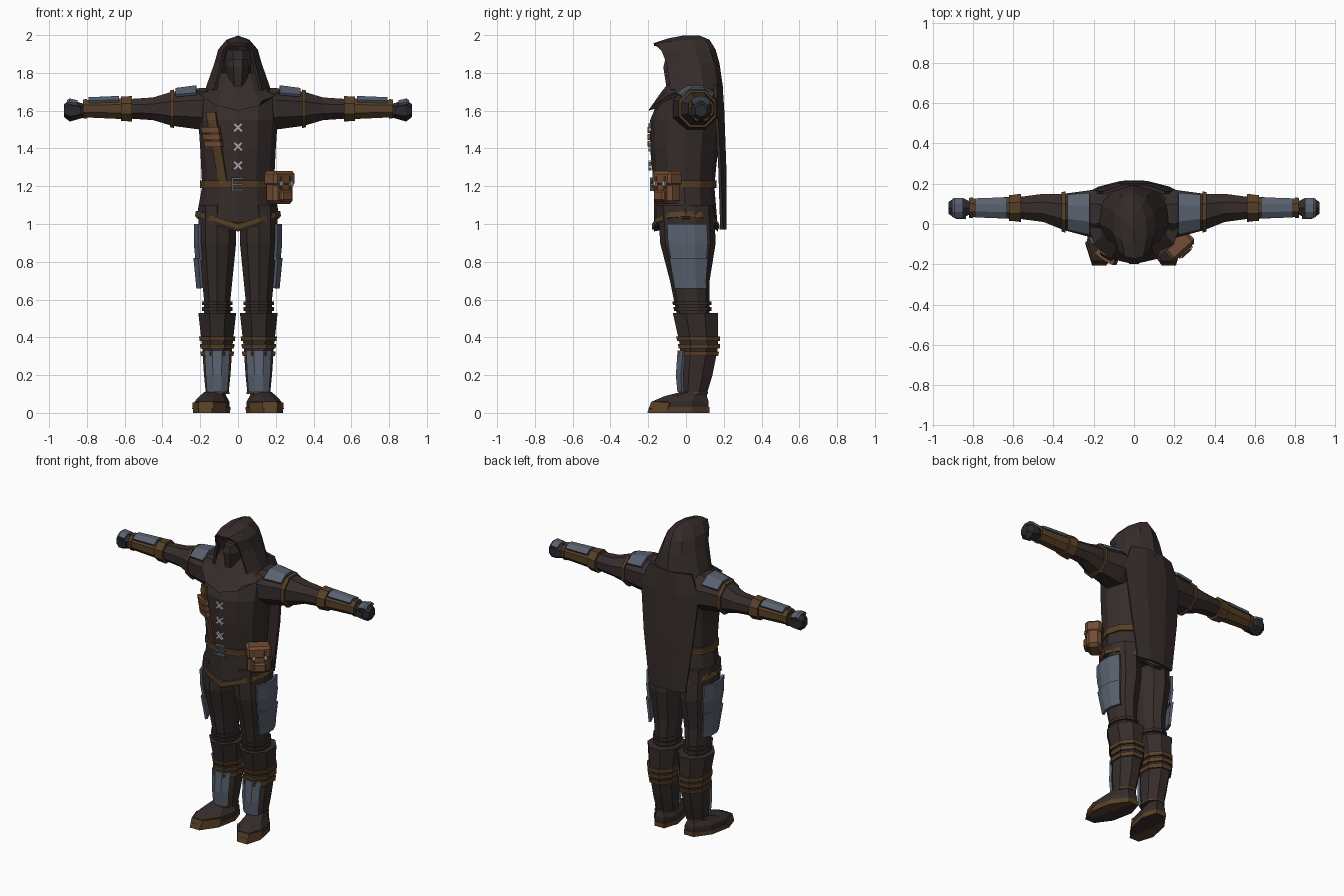
import bpy, bmesh
from math import cos, sin, radians, pi
from mathutils import Euler, Vector

old = bpy.data.objects.get("Cube")
if old:
    bpy.data.objects.remove(old, do_unlink=True)


def material(name, *rgb):
    mat = bpy.data.materials.new(name)
    mat.use_nodes = True
    mat.diffuse_color = (*rgb, 1)
    shader = mat.node_tree.nodes["Principled BSDF"]
    shader.inputs["Base Color"].default_value = (*rgb, 1)
    shader.inputs["Roughness"].default_value = .9
    return mat


cloth = material("dark cloth", .036, .026, .024)
black = material("glove black", .024, .022, .026)
leather = material("brown leather", .095, .05, .02)
tan = material("pouch leather", .17, .075, .035)
steel = material("blue steel", .1, .12, .16)
thread = material("pale thread", .4, .4, .4)


def finish(name, bm, mat, mirror=False, thick=0, bevel=0):
    bmesh.ops.recalc_face_normals(bm, faces=bm.faces)
    mesh = bpy.data.meshes.new(name)
    bm.to_mesh(mesh)
    bm.free()
    mesh.materials.append(mat)
    part = bpy.data.objects.new(name, mesh)
    bpy.context.collection.objects.link(part)
    if mirror:
        part.modifiers.new("Mirror", "MIRROR")
    if thick:
        shell = part.modifiers.new("Solidify", "SOLIDIFY")
        shell.thickness, shell.offset = thick, 0
    if bevel:
        chamfer = part.modifiers.new("Bevel", "BEVEL")
        chamfer.width, chamfer.segments = bevel, 1


def skin(bm, rows, closed):
    rows = [[bm.verts.new(point) for point in row] for row in rows]
    for low, high in zip(rows, rows[1:]):
        for i in range(len(low) - (not closed)):
            j = (i + 1) % len(low)
            bm.faces.new((low[i], low[j], high[j], high[i]))
    if closed:
        bm.faces.new(rows[0])
        bm.faces.new(rows[-1])


# A limb is (axis, fixed centre, sides, rings); a ring is (position, centre y, two radii)
def loft(name, limb, mat, arc=None, shape=None, thick=.015):
    axis, fixed, sides, rings = limb
    turn = .5 if sides < 12 else 0
    if arc:
        start, end = arc
        angles = [radians(start + (end - start) * i / 3) for i in range(4)]
        widen = 1
    else:
        angles = [2 * pi * (i + turn) / sides for i in range(sides)]
        widen = 1 / cos(2 * pi * turn / sides)
    rows = []
    for position, y, wide, deep in rings:
        row = []
        for angle in angles:
            u, v = wide * widen * cos(angle), deep * widen * sin(angle)
            if axis == "z":
                point = Vector((fixed + u, y + v, position))
            else:
                point = Vector((position, y + u, fixed + v))
            row.append(shape(point) if shape else point)
        rows.append(row)
    bm = bmesh.new()
    skin(bm, rows, not arc)
    finish(name, bm, mat, mirror=fixed != 0, thick=thick if arc else 0)


def section(rings, position):
    for low, high in zip(rings, rings[1:]):
        if position <= high[0]:
            break
    t = (position - low[0]) / (high[0] - low[0])
    return Vector(low).lerp(Vector(high), min(1, max(0, t)))


# Band or plate that follows a limb, raised above its surface
def band(name, limb, low, high, raised, mat, **options):
    axis, fixed, sides, rings = limb
    inner = [Vector(ring) for ring in rings if low < ring[0] < high]
    rings = [section(rings, low), *inner, section(rings, high)]
    rings = [ring + Vector((0, 0, raised, raised)) for ring in rings]
    loft(name, (axis, fixed, sides, rings), mat, **options)


def box(name, loc, size, mat, rot=(0, 0, 0), **options):
    bm = bmesh.new()
    bmesh.ops.create_cube(bm, size=1)
    turn = Euler([radians(angle) for angle in rot]).to_matrix()
    for vert in bm.verts:
        vert.co = turn @ (vert.co * Vector(size)) + Vector(loc)
    finish(name, bm, mat, **options)


def hem_dip(point):
    if point.z < 1.1:
        point.z -= .07 * max(0, 1 - abs(point.x) / .22)
    return point


def mantle_rise(point):
    if point.z < 1.65:
        point.z += 2 * point.x ** 2
    return point


def toe_out(point):
    point.x -= (point.y - .06) / 5
    return point


def strap_lean(point):
    point.x -= (point.z - 1.4) / 7
    return point


torso = ("z", 0, 12, [(1.03, 0, .22, .17), (1.2, -.01, .19, .16), (1.4, -.01, .2, .18),
                      (1.55, 0, .21, .19), (1.67, .02, .21, .16), (1.76, .05, .11, .12)])
mantle = ("z", 0, 12, [(1.6, 0, .23, .2), (1.7, .03, .18, .16), (1.8, .06, .12, .11)])
cape = ("z", 0, 8, [(.97, .15, .17, .06), (1.3, .12, .23, .09), (1.6, .09, .27, .11), (1.74, .09, .2, .1)])
head = ("z", 0, 8, [(1.7, .02, .07, .08), (1.84, .01, .07, .09), (1.92, .02, .06, .07)])
mask = ("z", 0, 8, [(1.7, -.01, .04, .09), (1.83, -.02, .06, .1), (1.87, -.02, .05, .09)])
arm = ("x", 1.61, 8, [(.1, .05, .1, .11), (.2, .05, .12, .11), (.35, .06, .09, .09),
                      (.45, .08, .07, .06), (.6, .08, .05, .05), (.82, .08, .04, .04)])
fist = ("x", 1.6, 6, [(.81, .08, .03, .03), (.85, .08, .05, .04), (.89, .08, .05, .05), (.92, .08, .03, .03)])
leg = ("z", .11, 10, [(.5, .04, .07, .08), (.6, .03, .07, .09), (.7, .02, .08, .1),
                      (.9, .01, .1, .14), (1.1, 0, .1, .14)])
boot = ("z", .11, 8, [(.1, .04, .06, .07), (.2, .05, .07, .09), (.35, .07, .08, .1), (.53, .05, .1, .12)])
shoe = ("z", .12, 8, [(0, -.04, .08, .16), (.06, -.03, .08, .15), (.09, 0, .06, .11), (.11, .04, .05, .07)])

# Tunic, belt, mantle and cape
loft("tunic", torso, cloth, shape=hem_dip)
band("hem_trim", torso, 1.04, 1.07, .01, leather, shape=hem_dip)
band("belt", torso, 1.19, 1.23, .01, leather)
loft("mantle", mantle, cloth, shape=mantle_rise)
loft("cape", cape, cloth, arc=(40, 140))

# Head, mask and open-fronted hood
loft("head", head, black)
loft("mask", mask, cloth)
hood = []
for z, width, front, back in [(1.71, .17, -.08, .19), (1.85, .12, -.1, .17), (1.92, .1, -.13, .15),
                              (1.97, .06, -.16, .12), (1.99, 0, -.17, .07)]:
    row = []
    for i in range(5):
        angle = radians(45 + 135 * i / 4)
        t = (cos(pi / 4) - cos(angle)) / (cos(pi / 4) + 1)
        brow = min(z, 1.95)
        row.append((width * sin(angle), front + (back - front) * t, brow + (z - brow) * min(1, t * 2)))
    hood.append(row)
bm = bmesh.new()
skin(bm, hood, False)
finish("hood", bm, cloth, mirror=True, thick=.015)

# Sleeves, bracers and fists
over = (40, 140)
loft("sleeve", arm, cloth)
band("sleeve_trim", arm, .34, .36, .01, leather)
band("shoulder_plate", arm, .22, .33, .015, steel, arc=over)
band("bracer", arm, .62, .82, .005, leather)
band("elbow_cuff", arm, .56, .62, .015, leather)
band("wrist_cuff", arm, .8, .83, .01, leather)
band("bracer_plate", arm, .63, .79, .015, steel, arc=over)
loft("fist", fist, black)
band("knuckle_plate", fist, .85, .9, .01, steel, arc=over)
box("thumb", (.86, .04, 1.6), (.05, .03, .04), black, mirror=True)

# Trousers, knee wraps and thigh plates
outside = (-40, 40)
loft("trouser_leg", leg, cloth)
for z in (.54, .57):
    band("knee_wrap", leg, z, z + .02, .01, cloth)
band("upper_thigh_plate", leg, .81, 1, .02, steel, arc=outside)
band("lower_thigh_plate", leg, .66, .82, .03, steel, arc=outside)

# Boots, straps, shin guards and soles
loft("boot_shaft", boot, cloth)
for i in range(3):
    z = .3 + i * .04
    band("boot_strap", boot, z, z + .025, .01, leather)
band("shin_guard", boot, .11, .33, .01, steel, arc=(-135, -45))
band("ankle_trim", boot, .09, .11, .005, leather)
loft("shoe", shoe, cloth, shape=toe_out)
band("sole", shoe, 0, .03, .005, leather, shape=toe_out)
band("toe_cap", shoe, .02, .055, .01, leather, arc=(-160, -20), shape=toe_out)

# Crossed stitches and belt buckle
for i in range(3):
    for side in (-1, 1):
        box("stitch", (0, -.19, 1.51 - i / 10), (.06, .015, .013), thread, rot=(0, side * 45, 0))
box("buckle_side", (-.03, -.18, 1.21), (.01, .02, .07), steel)
for z in (1.18, 1.21, 1.24):
    box("buckle_bar", (0, -.18, z), (.06, .02, .01), steel)

# Chest strap with small rolled pouches
band("chest_strap", torso, 1.22, 1.59, .005, leather, arc=(-130, -115), shape=strap_lean)
for i in range(3):
    z = 1.41 + i * .037
    band("chest_roll", torso, z, z + .03, .015, tan, arc=(-140, -112), shape=strap_lean, thick=.03)

# Hip pouch, turned toward the left hip
spin = Euler((0, 0, radians(42))).to_matrix()


def pouch_part(name, loc, size, mat, bevel=0):
    box(name, spin @ Vector(loc) + Vector((.22, -.1, 1.2)), size, mat, rot=(0, 0, 42), bevel=bevel)


pouch_part("pouch_body", (0, 0, -.01), (.14, .09, .17), tan, bevel=.02)
pouch_part("pouch_flap", (0, 0, .04), (.15, .1, .08), tan, bevel=.015)
pouch_part("pouch_pocket", (0, -.05, -.05), (.08, .03, .06), tan, bevel=.01)
for x in (-.035, .035):
    pouch_part("pouch_strap", (x, -.05, .02), (.015, .01, .07), leather)
    pouch_part("pouch_buckle", (x, -.055, .015), (.02, .01, .02), thread)
